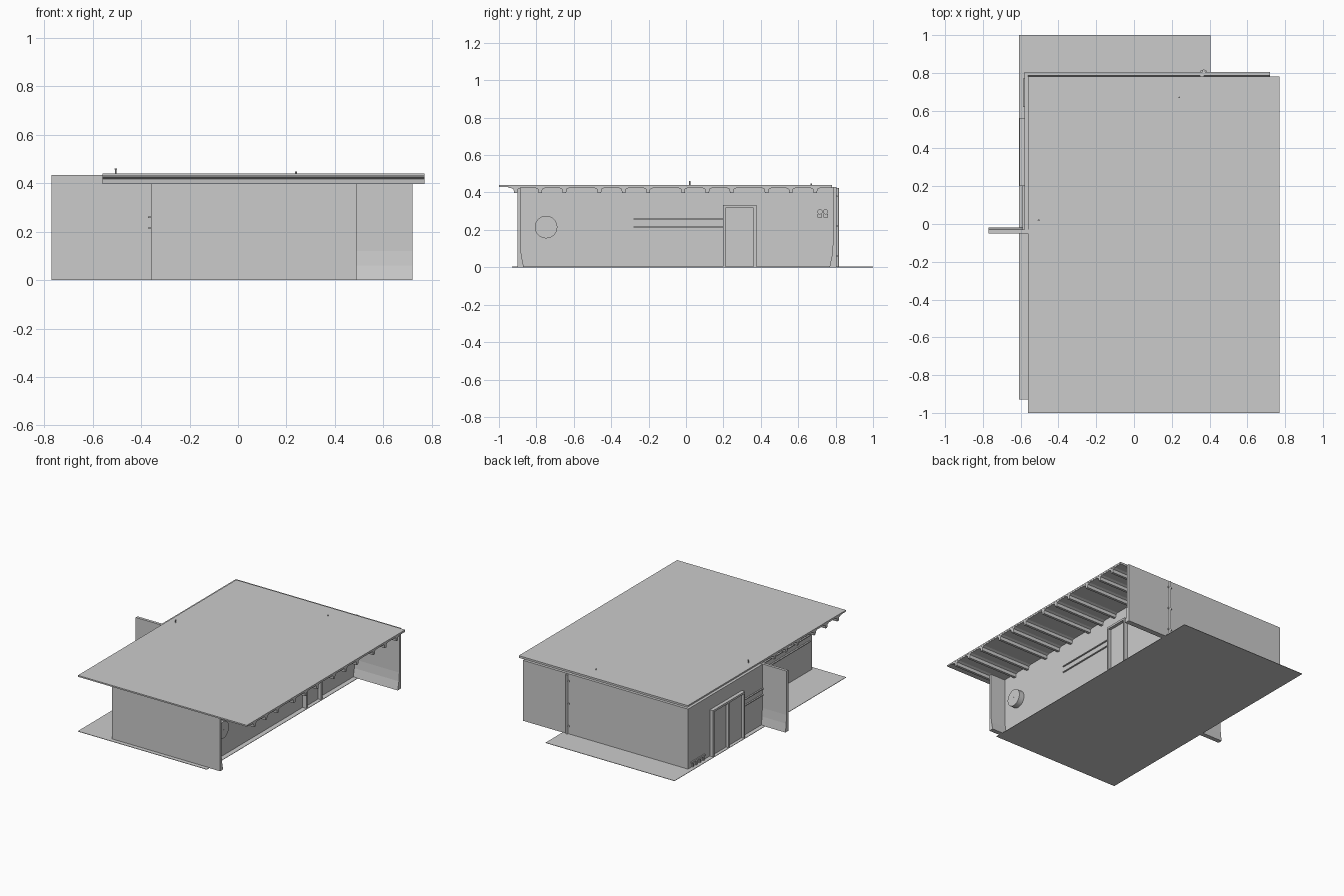
import bpy, bmesh, math

if "Cube" in bpy.data.objects:
    bpy.data.objects.remove(bpy.data.objects["Cube"])

def make(name, bm):
    bmesh.ops.recalc_face_normals(bm, faces=bm.faces)
    me = bpy.data.meshes.new(name)
    bm.to_mesh(me)
    bm.free()
    ob = bpy.data.objects.new(name, me)
    bpy.context.collection.objects.link(ob)
    return ob

def box(name, x0, x1, y0, y1, z0, z1):
    bm = bmesh.new()
    bmesh.ops.create_cube(bm, size=1)
    for v in bm.verts:
        v.co = ((x0 + x1) / 2 + v.co.x * (x1 - x0),
                (y0 + y1) / 2 + v.co.y * (y1 - y0),
                (z0 + z1) / 2 + v.co.z * (z1 - z0))
    return make(name, bm)

def prism_x(name, yz, x0, x1):
    """Extrude a (y, z) profile along x."""
    bm = bmesh.new()
    f = bm.faces.new([bm.verts.new((x0, y, z)) for y, z in yz])
    r = bmesh.ops.extrude_face_region(bm, geom=[f])
    for v in r["geom"]:
        if isinstance(v, bmesh.types.BMVert):
            v.co.x = x1
    return make(name, bm)

def cyl(name, loc, r, depth, axis="Z", n=32):
    rot = {"Z": (0, 0, 0), "X": (0, math.pi / 2, 0), "Y": (math.pi / 2, 0, 0)}[axis]
    bpy.ops.mesh.primitive_cylinder_add(vertices=n, radius=r, depth=depth, location=loc, rotation=rot)
    ob = bpy.context.object
    ob.name = name
    bpy.ops.object.shade_smooth_by_angle()
    return ob

def frame(name, x0, x1, y0, y1, top, posts, w=0.014):
    """Door surround: evenly spaced posts and a lintel."""
    for i in range(posts):
        y = y0 + (y1 - y0 - w) * i / (posts - 1)
        box(f"{name}_post_{i}", x0, x1, y, y + w, 0, top)
    box(name + "_lintel", x0, x1, y0, y1, top - w, top)

H = 0.43

# floor slab
box("floor_slab", -0.61, 0.405, -0.93, 1.0, 0, 0.003)

# flared cross walls: back, front and the left wing
def flared_wall(name, outer, inner, foot, x0, x1, top=H):
    prism_x(name, [(outer, 0), (foot, 0), (inner + (foot - inner) * 0.3, 0.06),
                   (inner, 0.12), (inner, top), (outer, top)], x0, x1)

flared_wall("back_wall", 0.805, 0.785, 0.767, -0.58, 0.72)
flared_wall("front_wall", -0.90, -0.885, -0.867, -0.36, 0.49)
flared_wall("wing_wall", -0.05, -0.03, -0.018, -0.77, -0.36, 0.433)

# side walls
box("left_wall", -0.58, -0.56, -0.03, 0.80, 0, H)
box("left_recessed_wall", -0.36, -0.34, -0.89, -0.04, 0, H)
box("right_wall", 0.35, 0.37, -0.89, 0.79, 0, H)

# roof slab and ribbed ceiling panels (four panels of three ribs)
box("roof_slab", -0.56, 0.77, -1.0, 0.78, 0.43, 0.44)
ribs = []
for p in range(4):
    for r in range(3):
        c = -0.91 + p * 0.447 + r * 0.13
        ribs += [(c - 0.028, 0.425), (c - 0.012, 0.418), (c - 0.009, 0.396),
                 (c + 0.009, 0.396), (c + 0.012, 0.418), (c + 0.028, 0.425)]
prism_x("ceiling_ribs", [(-0.95, 0.431), (-0.95, 0.425)] + ribs + [(0.78, 0.425), (0.78, 0.431)],
        -0.559, 0.769)

# doors
box("right_door", 0.365, 0.378, 0.205, 0.37, 0, 0.325)
frame("right_door_frame", 0.365, 0.40, 0.198, 0.376, 0.332, 2)
box("left_doors", -0.587, -0.575, 0.205, 0.555, 0, 0.325)
frame("left_door_frame", -0.605, -0.575, 0.20, 0.56, 0.332, 3)

# wall rails
for i, z in enumerate((0.215, 0.259)):
    box(f"right_rail_{i}", 0.368, 0.379, -0.28, 0.198, z - 0.003, z + 0.003)
    box(f"left_rail_{i}", -0.59, -0.578, -0.03, 0.20, z - 0.003, z + 0.003)
    box(f"recess_rail_{i}", -0.371, -0.358, -0.87, -0.04, z - 0.003, z + 0.003)

# round drum on the right wall
cyl("wall_drum", (0.385, -0.748, 0.215), 0.06, 0.05, "X", 48)
cyl("drum_hub", (0.411, -0.748, 0.215), 0.003, 0.004, "X", 12)

# twin wall lamps
for i, y in enumerate((0.716, 0.746)):
    cyl(f"lamp_{i}", (0.39, y, 0.297), 0.014, 0.04, "X", 20)
    box(f"lamp_base_{i}", 0.365, 0.395, y - 0.012, y + 0.012, 0.267, 0.285)

# downpipe with brackets on the back wall
cyl("downpipe", (0.37, 0.81, 0.215), 0.008, 0.42, "Z", 12)
for i, z in enumerate((0.06, 0.22, 0.38)):
    box(f"pipe_bracket_{i}", 0.352, 0.385, 0.803, 0.812, z - 0.005, z + 0.005)

# low vent at the left back corner
box("low_vent_rail", -0.588, -0.578, 0.62, 0.77, 0.03, 0.042)
for i in range(4):
    y = 0.63 + i * 0.04
    box(f"low_vent_foot_{i}", -0.588, -0.578, y, y + 0.012, 0.0, 0.032)

# roof vents
cyl("roof_mast", (-0.505, 0.02, 0.448), 0.003, 0.024, "Z", 10)
cyl("roof_mast_cap", (-0.505, 0.02, 0.459), 0.005, 0.004, "Z", 10)
cyl("roof_vent", (0.24, 0.67, 0.443), 0.004, 0.01, "Z", 10)
